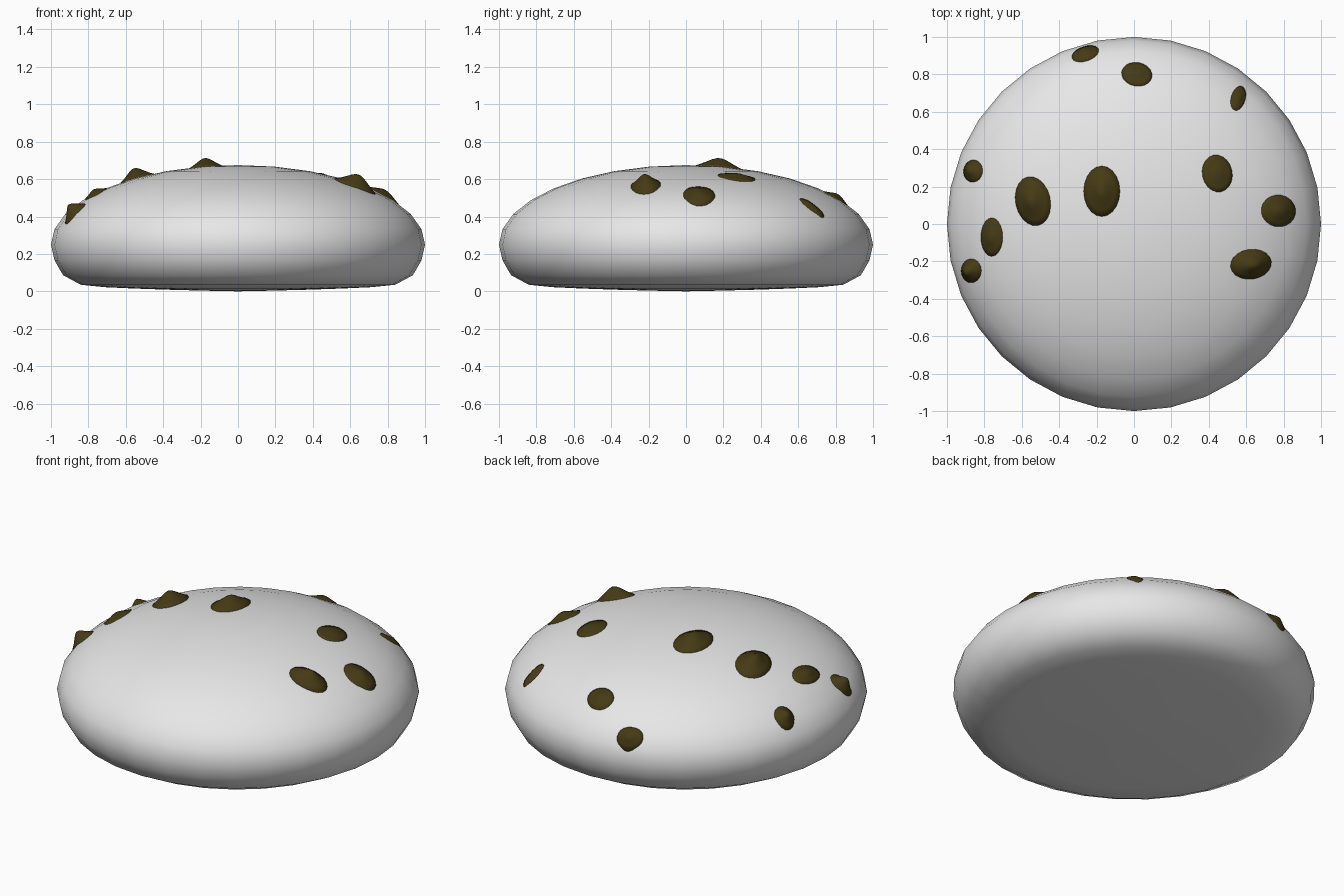
import bpy, bmesh, math
from mathutils import Vector

if "Cube" in bpy.data.objects:
    bpy.data.objects.remove(bpy.data.objects["Cube"])

def material(name, rgb):
    m = bpy.data.materials.new(name)
    m.diffuse_color = (*rgb, 1)
    m.use_nodes = True
    m.node_tree.nodes["Principled BSDF"].inputs["Base Color"].default_value = m.diffuse_color
    return m

dough_mat = material("pale grey dough", (0.8, 0.8, 0.8))
chip_mat = material("dark brown chocolate", (0.06, 0.043, 0.0075))

def finish(name, bm, mat):
    bmesh.ops.recalc_face_normals(bm, faces=bm.faces)
    me = bpy.data.meshes.new(name)
    bm.to_mesh(me)
    bm.free()
    me.materials.append(mat)
    for p in me.polygons:
        p.use_smooth = True
    ob = bpy.data.objects.new(name, me)
    bpy.context.collection.objects.link(ob)
    return ob

def skin(bm, rings, top, bottom):
    """Join rings of verts, closing both ends with fans."""
    n = len(rings[0])
    for i in range(n):
        j = (i + 1) % n
        for a, b in zip(rings, rings[1:]):
            bm.faces.new((a[i], a[j], b[j], b[i]))
        bm.faces.new((top, rings[0][i], rings[0][j]))
        bm.faces.new((bottom, rings[-1][j], rings[-1][i]))

# Cookie body: flattened dome, rounded rim, nearly flat base
STEP = math.pi / 16
dome = [(math.sin(k * STEP), 0.25 + 0.425 * math.cos(k * STEP)) for k in range(9)]
under = [(0.981, 0.166), (0.935, 0.086), (0.84, 0.035), (0.71, 0.022),
         (0.556, 0.015), (0.383, 0.009), (0.195, 0.004)]
bm = bmesh.new()
rings = [[bm.verts.new((r * math.sin(i * STEP), r * math.cos(i * STEP), z))
          for i in range(32)] for r, z in dome[1:] + under]
skin(bm, rings, bm.verts.new((0, 0, dome[0][1])), bm.verts.new((0, 0, 0)))
finish("cookie_body", bm, dough_mat)

def surface_z(x, y):
    r = min(math.hypot(x, y) * 1.002, 0.999)
    for (r0, z0), (r1, z1) in zip(dome, dome[1:]):
        if r <= r1:
            return z0 + (z1 - z0) * (r - r0) / (r1 - r0)
    return 0.25

# Chips: x, y, half width, half depth, turn in degrees, height
chips = [
    (-0.26, 0.91, 0.075, 0.038, 18, 0.025),
    (0.015, 0.80, 0.082, 0.063, -10, 0.02),
    (0.557, 0.672, 0.038, 0.066, -15, 0.012),
    (-0.86, 0.283, 0.05, 0.06, -10, 0.04),
    (-0.54, 0.122, 0.093, 0.133, 12, 0.055),
    (-0.172, 0.175, 0.097, 0.135, 0, 0.05),
    (0.445, 0.27, 0.08, 0.10, 12, 0.018),
    (0.772, 0.07, 0.092, 0.085, -10, 0.03),
    (0.625, -0.215, 0.11, 0.08, 8, 0.06),
    (-0.76, -0.07, 0.058, 0.103, 0, 0.025),
    (-0.87, -0.25, 0.053, 0.064, 0, 0.05),
]
shape = [(0.12, 0.97), (0.3, 0.8), (0.5, 0.54), (0.75, 0.24), (1.0, 0.0)]

def make_chip(index, x, y, a, b, turn, h):
    bm = bmesh.new()
    e, t = 0.04, math.radians(turn)
    normal = Vector(((surface_z(x - e, y) - surface_z(x + e, y)) / (2 * e),
                     (surface_z(x, y - e) - surface_z(x, y + e)) / (2 * e), 1)).normalized()

    def point(s, ang, lift):
        u, v = s * a * math.cos(ang), s * b * math.sin(ang)
        px = x + u * math.cos(t) - v * math.sin(t)
        py = y + u * math.sin(t) + v * math.cos(t)
        return bm.verts.new(Vector((px, py, surface_z(px, py))) + normal * lift)

    levels = [(s, f * h + 0.002) for s, f in shape] + [(1.0, -0.03)]
    rings = [[point(s, i * math.tau / 20, lift) for i in range(20)] for s, lift in levels]
    skin(bm, rings, point(0, 0, h), point(0, 0, -0.06))
    finish(f"chocolate_chip_{index}", bm, chip_mat)

for i, c in enumerate(chips, 1):
    make_chip(i, *c)
